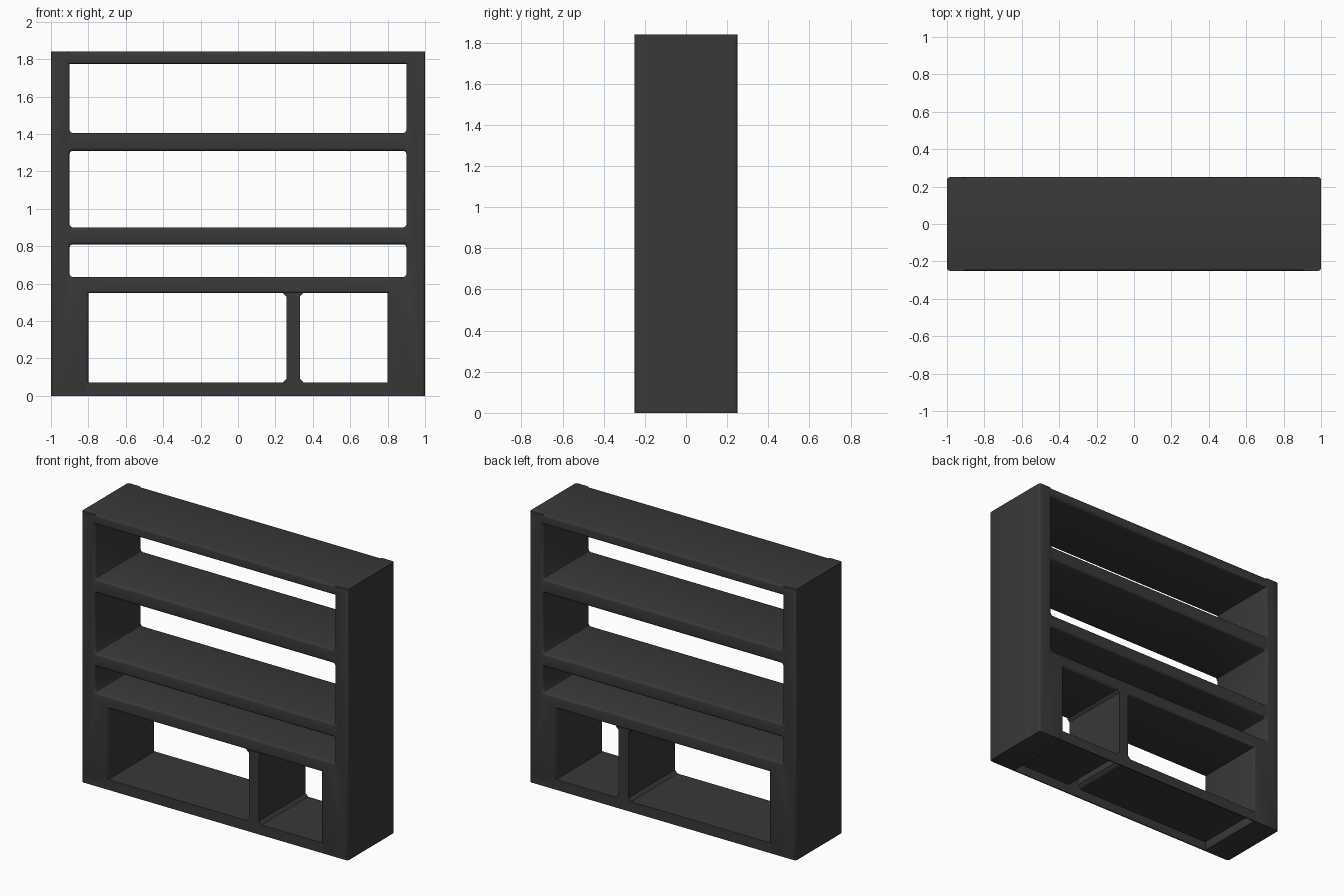
import bpy, bmesh, math

old = bpy.data.objects.get("Cube")
if old:
    bpy.data.objects.remove(old)

DEPTH, ROUND = 0.25, 0.015

mat = bpy.data.materials.new("charcoal")
mat.use_nodes = True
colour = (0.04, 0.04, 0.04, 1)
mat.diffuse_color = colour
bsdf = next(n for n in mat.node_tree.nodes if n.type == 'BSDF_PRINCIPLED')
bsdf.inputs["Base Color"].default_value = colour
bsdf.inputs["Roughness"].default_value = 0.7


def add_object(name, mesh):
    ob = bpy.data.objects.new(name, mesh)
    bpy.context.collection.objects.link(ob)
    mesh.materials.clear()
    mesh.materials.append(mat)
    bpy.ops.object.select_all(action='DESELECT')
    ob.select_set(True)
    bpy.context.view_layer.objects.active = ob
    bpy.ops.object.shade_smooth_by_angle(angle=math.radians(35))
    return ob


def extrude_profile(name, points, y0, y1, round_uprights=0):
    """Front outline (x, z) extruded from y0 to y1."""
    bm = bmesh.new()
    face = bm.faces.new([bm.verts.new((x, y0, z)) for x, z in points])
    res = bmesh.ops.extrude_face_region(bm, geom=[face])
    for v in res["geom"]:
        if isinstance(v, bmesh.types.BMVert):
            v.co.y = y1
    bmesh.ops.recalc_face_normals(bm, faces=bm.faces[:])
    if round_uprights:
        ups = [e for e in bm.edges
               if abs(e.verts[0].co.z - e.verts[1].co.z) > 0.01]
        bmesh.ops.bevel(bm, geom=ups, offset=round_uprights, segments=3,
                        profile=0.5, affect='EDGES')
    mesh = bpy.data.meshes.new(name)
    bm.to_mesh(mesh)
    bm.free()
    return add_object(name, mesh)


def rect(x0, x1, z0, z1):
    return [(x0, z0), (x1, z0), (x1, z1), (x0, z1)]


def opening(x, z0, z1, low, high):
    """Opening between shelves, with eased corners of size low and high."""
    pts = []
    for sx, sz, c in ((-1, 0, low), (1, 0, low), (1, 1, high), (-1, 1, high)):
        z, dz = (z1, -1) if sz else (z0, 1)
        if not c:
            pts.append((sx * x, z))
            continue
        arc = [(sx * x, z + dz * c),
               (sx * (x - 0.3 * c), z + dz * 0.3 * c),
               (sx * (x - c), z)]
        pts += arc if sx * dz < 0 else arc[::-1]
    return pts


# Frame: one rounded outline with three shelf openings and an open base
outline = [(-1, 0), (-0.8, 0), (-0.8, 0.55), (0.8, 0.55), (0.8, 0),
           (1, 0), (1, 1.84), (-1, 1.84)]
loops = [outline,
         opening(0.9, 0.635, 0.81, 0.015, 0.015),
         opening(0.9, 0.9, 1.31, 0.015, 0.015),
         opening(0.9, 1.405, 1.775, 0.015, 0)]
# hole corner order depends on winding, so sort each opening around its centre
for i, pts in enumerate(loops[1:], 1):
    zc = (min(p[1] for p in pts) + max(p[1] for p in pts)) / 2
    loops[i] = sorted(pts, key=lambda p: math.atan2(p[1] - zc, p[0]))

curve = bpy.data.curves.new("frame_outline", 'CURVE')
curve.dimensions = '2D'
curve.fill_mode = 'BOTH'
curve.extrude = DEPTH - ROUND
curve.bevel_depth = ROUND
curve.offset = -ROUND
curve.bevel_resolution = 2
for pts in loops:
    s = curve.splines.new('POLY')
    s.points.add(len(pts) - 1)
    for p, (x, z) in zip(s.points, pts):
        p.co = (x, z, 0, 1)
    s.use_cyclic_u = True
helper = bpy.data.objects.new("frame_outline", curve)
bpy.context.collection.objects.link(helper)
bpy.context.view_layer.update()
deps = bpy.context.evaluated_depsgraph_get()
mesh = bpy.data.meshes.new_from_object(helper.evaluated_get(deps))
bpy.data.objects.remove(helper)
bm = bmesh.new()
bm.from_mesh(mesh)
bmesh.ops.remove_doubles(bm, verts=bm.verts[:], dist=0.0005)
for v in bm.verts:
    v.co = (v.co.x, -v.co.z, v.co.y)
bmesh.ops.recalc_face_normals(bm, faces=bm.faces[:])
bm.to_mesh(mesh)
bm.free()
add_object("shelf_frame", mesh)

# Square-topped panel ends and feet
for side, s in (("left", 1), ("right", -1)):
    for part, inner, z0, z1 in (("panel_top", 0.9, 1.8, 1.84),
                                ("foot", 0.8, 0, 0.04)):
        a, b = sorted((s * inner, s))
        extrude_profile(f"{side}_{part}", rect(a, b, z0, z1),
                        -DEPTH, DEPTH, ROUND)

# Hollow divider with flared ends, and the thin floor on both sides of it
XC, HALF, FLARE, SKIN = 0.295, 0.037, 0.02, 0.008
FLOOR, CEIL = 0.07, 0.552
for side, s in (("left", 1), ("right", -1)):
    edge = [(HALF + FLARE, FLOOR), (HALF, FLOOR + FLARE),
            (HALF, CEIL - FLARE), (HALF + FLARE, CEIL)]
    strip = edge + [(x - SKIN, z) for x, z in reversed(edge)]
    extrude_profile(f"divider_{side}_wall",
                    [(XC + s * x, z) for x, z in strip], -DEPTH, DEPTH)
    a, b = sorted((s * 0.805, XC + s * (HALF + FLARE - SKIN)))
    extrude_profile(f"floor_{side}", rect(a, b, FLOOR - SKIN, FLOOR),
                    -DEPTH, DEPTH)

# Front and back skins: divider ends and floor rails
full = ([(XC + x, z) for x, z in edge] +
        [(XC - x, z) for x, z in reversed(edge)])
for end, s in (("front", -1), ("back", 1)):
    y0, y1 = sorted((s * DEPTH, s * (DEPTH - SKIN)))
    extrude_profile(f"divider_{end}", full, y0, y1)
    extrude_profile(f"floor_rail_{end}", rect(-0.815, 0.815, 0, FLOOR), y0, y1)
